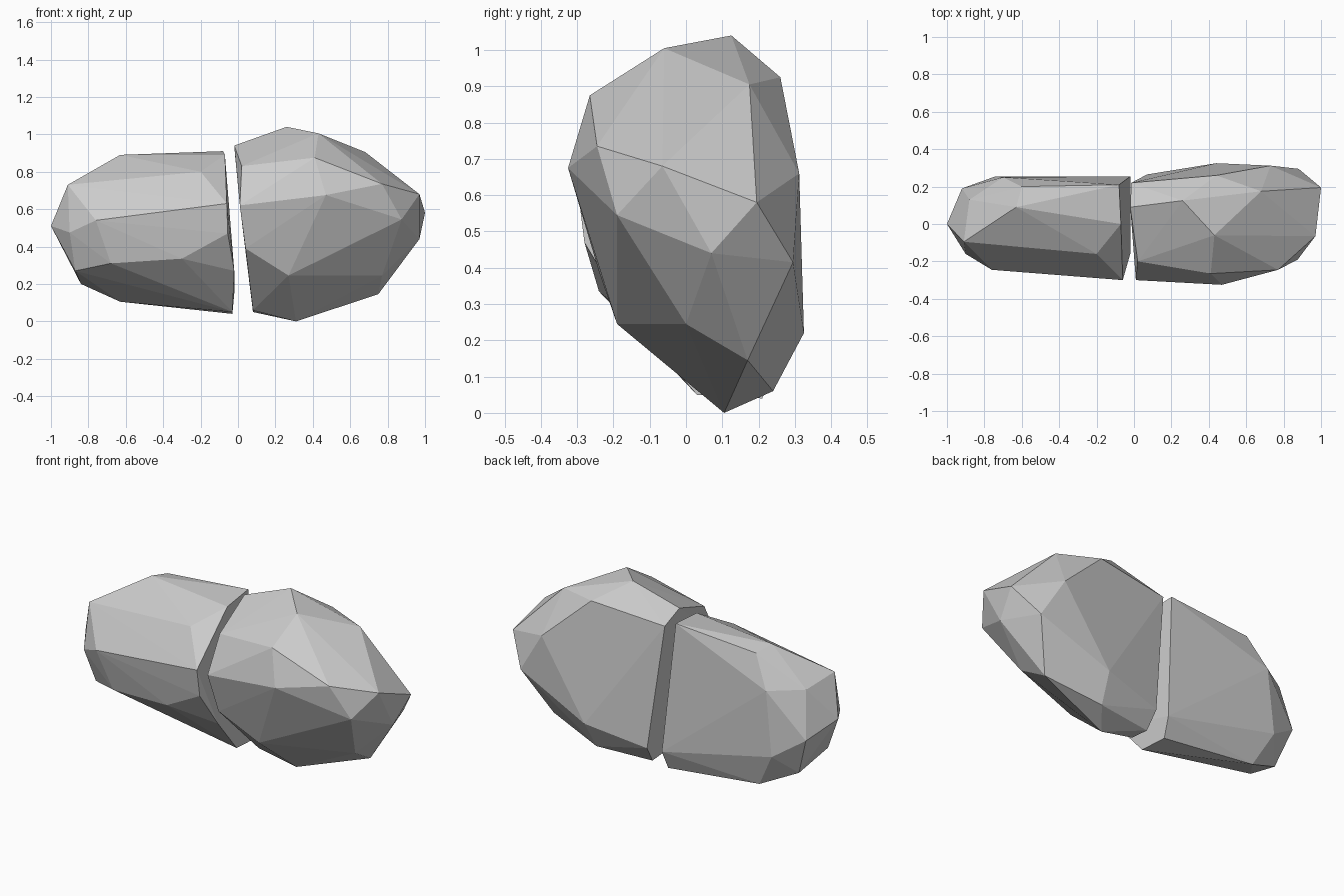
import bpy
import bmesh

# Remove the default cube only
default_cube = bpy.data.objects.get("Cube")
if default_cube:
    bpy.data.objects.remove(default_cube, do_unlink=True)


def make_material(name, colour):
    """Create a matte material with one flat colour."""
    material = bpy.data.materials.new(name)
    material.use_nodes = True
    material.diffuse_color = colour
    shader = material.node_tree.nodes["Principled BSDF"]
    shader.inputs["Base Color"].default_value = colour
    shader.inputs["Roughness"].default_value = 0.9
    return material


def make_rock(name, material, *corner_groups):
    """Wrap a chiselled, flat-shaded stone around its corner points."""
    bm = bmesh.new()
    for group in corner_groups:
        for corner in group:
            bm.verts.new(corner)
    bmesh.ops.convex_hull(bm, input=list(bm.verts))

    # Drop any corner that the stone's skin does not reach
    loose = [vert for vert in bm.verts if not vert.link_faces]
    bmesh.ops.delete(bm, geom=loose, context="VERTS")

    # Merge nearly coplanar triangles into clean facets
    bmesh.ops.dissolve_limit(bm, angle_limit=0.02,
                             verts=list(bm.verts), edges=list(bm.edges))
    bmesh.ops.recalc_face_normals(bm, faces=list(bm.faces))
    for face in bm.faces:
        face.smooth = False

    mesh = bpy.data.meshes.new(name)
    bm.to_mesh(mesh)
    bm.free()
    mesh.materials.append(material)
    rock = bpy.data.objects.new(name, mesh)
    bpy.context.collection.objects.link(rock)
    return rock


stone_grey = make_material("stone grey", (0.6, 0.6, 0.6, 1.0))

# Left stone: crown, waist, underside and the flat split side
left_crown = [(.43, -.06, 1.005), (.26, .125, 1.04), (.44, .26, .925),
              (.41, -.265, .875), (.68, .175, .905), (.77, -.245, .735)]
left_waist = [(.47, -.325, .675), (.97, -.065, .68), (.73, .312, .66),
              (1, .195, .58), (.875, -.19, .545), (.97, .07, .44),
              (.88, .295, .415)]
left_underside = [(.27, -.19, .245), (.77, 0, .245), (.75, .17, .145),
                  (.44, .325, .22), (.42, .24, .06), (.31, .105, 0)]
left_split = [(-.02, .09, .94), (-.015, .22, .88), (.02, -.2, .83),
              (.01, -.3, .62), (.04, -.24, .39), (.08, .08, .06),
              (.08, .2, .05), (.07, .265, .15)]
make_rock("left_stone", stone_grey,
          left_crown, left_waist, left_underside, left_split)

# Right stone: the same groups, a little lower and blunter
right_crown = [(-.63, .09, .89), (-.6, .2, .87), (-.2, -.16, .8),
               (-.91, -.095, .73), (-.88, .13, .7), (-.7, .25, .69)]
right_waist = [(-1, 0, .51), (-.76, -.245, .54), (-.9, -.16, .475),
               (-.92, .19, .43)]
right_underside = [(-.68, -.2, .31), (-.3, -.24, .335), (-.87, -.09, .27),
                   (-.74, .255, .31), (-.84, .14, .2), (-.63, .21, .105)]
right_split = [(-.08, .21, .91), (-.07, 0, .89), (-.06, -.3, .63),
               (-.055, -.28, .47), (-.02, -.16, .27), (-.03, .03, .05),
               (-.03, .21, .04), (-.02, .255, .15)]
make_rock("right_stone", stone_grey,
          right_crown, right_waist, right_underside, right_split)
